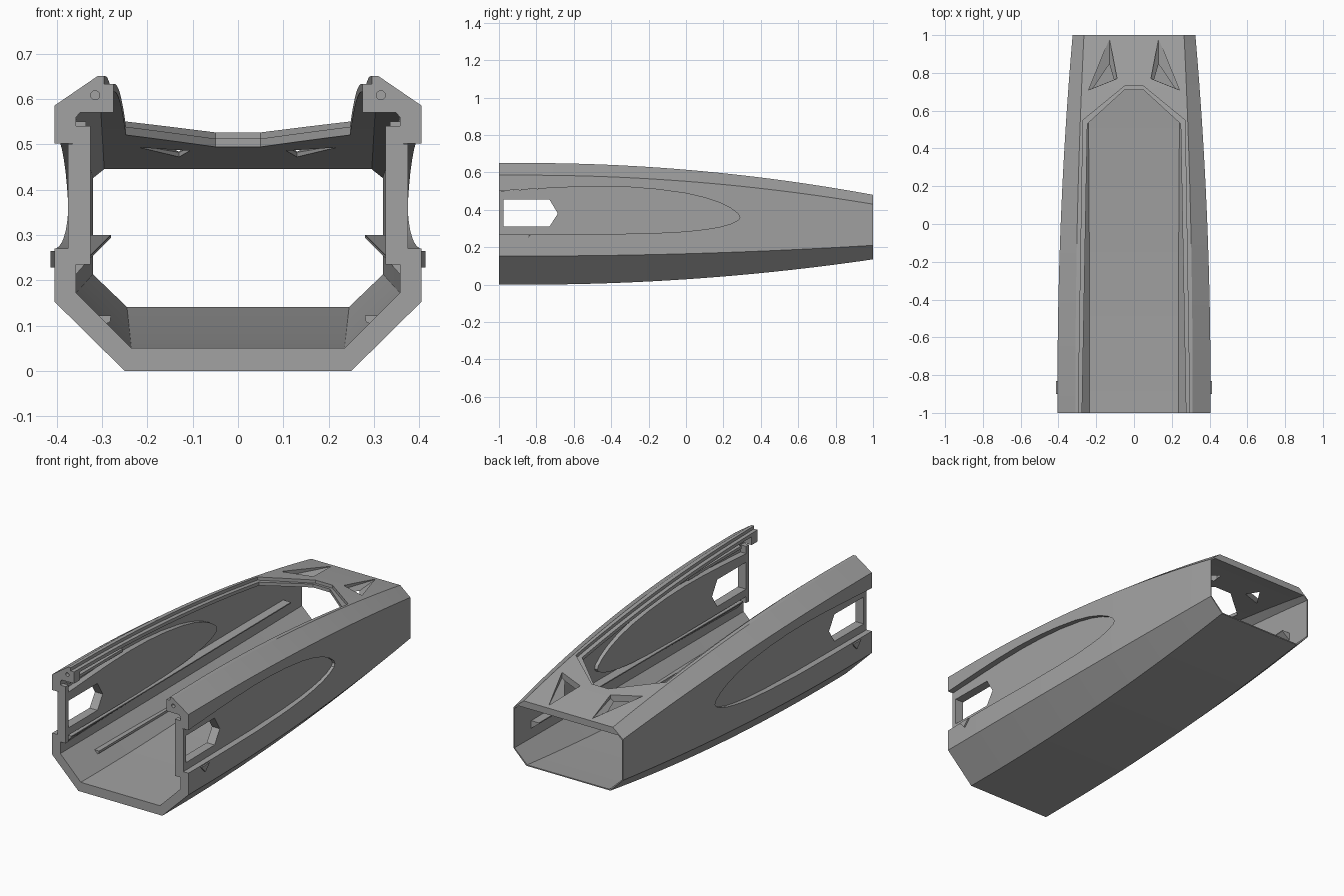
import bpy, bmesh, math
from mathutils import Vector

if "Cube" in bpy.data.objects:
    bpy.data.objects.remove(bpy.data.objects["Cube"])

grey = bpy.data.materials.new("hull grey")
grey.diffuse_color = (0.36, 0.36, 0.36, 1)
grey.use_nodes = True
grey.node_tree.nodes["Principled BSDF"].inputs["Base Color"].default_value = grey.diffuse_color


def finish(name, bm):
    bmesh.ops.recalc_face_normals(bm, faces=bm.faces)
    me = bpy.data.meshes.new(name)
    bm.to_mesh(me)
    bm.free()
    ob = bpy.data.objects.new(name, me)
    bpy.context.collection.objects.link(ob)
    me.materials.append(grey)
    return ob


def loft(name, ys, section):
    """Skin closed cross-sections (list of x, z) placed along y."""
    bm = bmesh.new()
    rings = [[bm.verts.new((x, y, z)) for x, z in section(y)] for y in ys]
    n = len(rings[0])
    for a, b in zip(rings, rings[1:]):
        for i in range(n):
            j = (i + 1) % n
            bm.faces.new((a[i], a[j], b[j], b[i]))
    bm.faces.new(rings[0])
    bm.faces.new(rings[-1][::-1])
    return finish(name, bm)


def side_prism(name, outline, x_in, x_out):
    """Extrude a (y, z) outline along x; x_in and x_out depend on y."""
    bm = bmesh.new()
    a = [bm.verts.new((x_in(y), y, z)) for y, z in outline]
    b = [bm.verts.new((x_out(y), y, z)) for y, z in outline]
    n = len(a)
    for i in range(n):
        j = (i + 1) % n
        bm.faces.new((a[i], a[j], b[j], b[i]))
    bm.faces.new(a)
    bm.faces.new(b[::-1])
    return finish(name, bm)


def cut(ob, cutter):
    m = ob.modifiers.new("cut", 'BOOLEAN')
    m.operation, m.solver, m.object = 'DIFFERENCE', 'EXACT', cutter
    bpy.context.view_layer.objects.active = ob
    bpy.ops.object.modifier_apply(modifier=m.name)
    bpy.data.objects.remove(cutter)


def ease(y):
    return (max(y + 0.85, 0) / 1.85) ** 2


def mix(a, b, y):
    return a + (b - a) * ease(y)


def top(y):
    return mix(0.65, 0.48, y)


def mirrored(half):
    return half + [(-x, z) for x, z in half[::-1]]


def outer(y):
    return mirrored([(0.25, mix(0, 0.135, y)), (mix(0.405, 0.325, y), mix(0.153, 0.21, y)),
                     (mix(0.405, 0.325, y), mix(0.585, 0.43, y)), (mix(0.31, 0.265, y), top(y))])


def inner(y):
    return mirrored([(mix(0.235, 0.245, y), mix(0.05, 0.141, y)),
                     (mix(0.357, 0.32, y), mix(0.172, 0.213, y)),
                     (mix(0.357, 0.32, y), mix(0.56, 0.425, y)),
                     (mix(0.305, 0.295, y), top(y) - 0.035)])


def opening(front, back, y_shoulder, y_end, depth):
    """Cutter section for the roof opening, with a pointed rear end."""
    def section(y):
        if y <= y_shoulder:
            w = front + (back - front) * (y + 1) / (y_shoulder + 1)
        else:
            w = back + (0.05 - back) * (y - y_shoulder) / (y_end - y_shoulder)
        return mirrored([(w, top(y) - depth), (w, 0.8)])
    ys = [-1.02 + (y_shoulder + 1.02) * i / 16 for i in range(17)]
    ys += [y_shoulder + (y_end - y_shoulder) * i / 4 for i in range(1, 5)]
    return loft("opening_cutter", ys, section)


# hollow hull
ys = [-1 + i / 14 for i in range(29)]
hull = loft("hull_shell", ys, outer)
cut(hull, loft("cavity_cutter", [-1.02] + ys[1:-1] + [1.02], inner))

# roof opening with a stepped rim
cut(hull, opening(0.295, 0.27, 0.55, 0.73, 0.017))
cut(hull, opening(0.275, 0.247, 0.53, 0.71, 0.12))

# side recess outline, and window outline
upper = [(-0.75, 0.515), (-0.6, 0.522), (-0.45, 0.525), (-0.3, 0.521), (-0.15, 0.509),
         (0, 0.488), (0.1, 0.465), (0.18, 0.438), (0.24, 0.408), (0.28, 0.378), (0.288, 0.36)]
lower = [(0.28, 0.345), (0.24, 0.325), (0.18, 0.308), (0.1, 0.295), (0, 0.284),
         (-0.15, 0.276), (-0.4, 0.27)]
window = [(-0.975, 0.31), (-0.73, 0.31), (-0.685, 0.38), (-0.73, 0.455), (-0.975, 0.455)]


def oval(y0):
    return [(y0, 0.50)] + upper + lower + [(y0, 0.27)]


for s, side in ((-1, "left"), (1, "right")):
    def X(v, s=s):
        return lambda y: s * v

    def box(name, x0, x1, y0, y1, z0, z1):
        return side_prism(name, [(y0, z0), (y1, z0), (y1, z1), (y0, z1)], X(x0), X(x1))

    # sunken side panel with its window
    cut(hull, side_prism("recess_cutter", oval(-1.02), X(0.28), X(0.5)))
    panel = side_prism(side + "_side_panel", oval(-1.0), X(0.325),
                       lambda y, s=s: s * (0.375 - 0.015 * (y + 1) / 1.29))
    cut(panel, side_prism("window_cutter", window, X(0.2), X(0.5)))

    # front post ends above and below the panel
    box(side + "_post_foot", 0.325, 0.365, -1, -0.975, 0.235, 0.27)
    box(side + "_post_head", 0.325, 0.365, -1, -0.975, 0.50, 0.54)

    # hooked block at the front of the roof rail, with a pin hole
    hook = [(0.275, 0.57), (0.275, 0.63), (0.297, 0.63), (0.302, 0.65), (0.31, 0.65),
            (0.404, 0.585), (0.357, 0.57)]
    block = loft(side + "_rail_hook", [-1.0, -0.95], lambda y: [(s * x, z) for x, z in hook])
    for ob in (block, hull):
        hole = [(s * (0.315 + 0.01 * math.cos(a * math.pi / 8)),
                 0.608 + 0.01 * math.sin(a * math.pi / 8)) for a in range(16)]
        cut(ob, loft("pin_cutter", [-1.05, -0.965], lambda y: hole))

    # long inner rail, lower bracket and short upper rail
    def rail(y):
        k = (y + 0.95) / 1.8
        z, w = 0.255 + 0.045 * k, mix(0.36, 0.325, y)
        tip = 0.325 - 0.045 * k
        return [(s * tip, z), (s * w, z), (s * w, z - 0.045), (s * tip, z - 0.006)]
    loft(side + "_long_rail", [-0.95 + 0.15 * i for i in range(13)], rail)
    loft(side + "_floor_bracket", [-0.78, -0.15],
         lambda y: [(s * x, z) for x, z in ((0.28, 0.122), (0.32, 0.122), (0.30, 0.10), (0.282, 0.108))])
    box(side + "_upper_rail", 0.335, 0.365, -0.95, -0.5, 0.535, 0.55)

    # small triangular side peg
    side_prism(side + "_side_peg", [(-0.9, 0.265), (-0.83, 0.265), (-0.865, 0.228)], X(0.39), X(0.413))

    # wedge-shaped roof vent
    bm = bmesh.new()
    for x, y, z in ((0.24, 0.71, 0.50), (0.09, 0.77, 0.50), (0.13, 0.755, 0.465), (0.13, 0.98, 0.482),
                    (0.24, 0.71, 0.6), (0.09, 0.77, 0.6), (0.13, 0.98, 0.6)):
        bm.verts.new((s * x, y, z))
    bmesh.ops.convex_hull(bm, input=bm.verts)
    cut(hull, finish("vent_cutter", bm))

# soft shading along the curved skin, crisp edges elsewhere
for ob in bpy.context.collection.objects:
    ob.select_set(True)
bpy.context.view_layer.objects.active = hull
bpy.ops.object.shade_smooth_by_angle(angle=math.radians(15))
